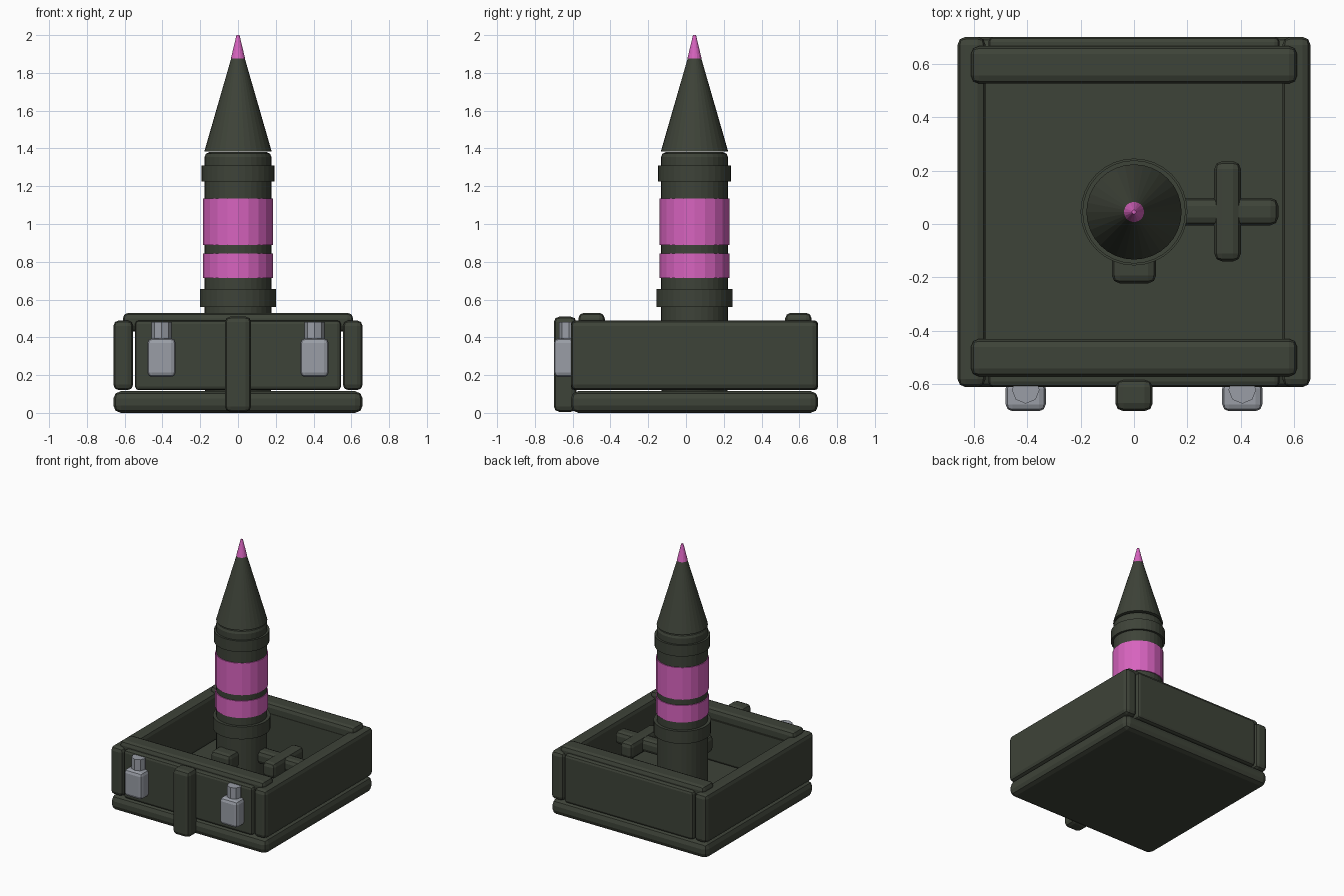
import bpy, math

if "Cube" in bpy.data.objects:
    bpy.data.objects.remove(bpy.data.objects["Cube"])


def material(name, rgb):
    m = bpy.data.materials.new(name)
    m.diffuse_color = (*rgb, 1)
    m.use_nodes = True
    m.node_tree.nodes["Principled BSDF"].inputs["Base Color"].default_value = m.diffuse_color
    return m


GREEN = material("dark olive green", (0.048, 0.056, 0.040))
PINK = material("pink", (0.68, 0.125, 0.52))
GREY = material("steel grey", (0.32, 0.34, 0.38))


def finish(ob, name, mat, bevel=0, segments=2):
    ob.name = name
    ob.data.materials.append(mat)
    if bevel:
        b = ob.modifiers.new("bevel", 'BEVEL')
        b.width, b.segments = bevel, segments
        b.limit_method = 'ANGLE'
        b.angle_limit = math.radians(40)
    return ob


def box(name, x, y, z, mat=GREEN, bevel=0.03):
    """Bevelled box from (min, max) ranges."""
    bpy.ops.mesh.primitive_cube_add(size=1)
    ob = bpy.context.object
    for v in ob.data.vertices:
        v.co = [r[0] if c < 0 else r[1] for c, r in zip(v.co, (x, y, z))]
    return finish(ob, name, mat, bevel)


def cone(name, r1, r2, z1, z2, mat=GREEN, sides=32, x=0, y=0.045, bevel=0):
    """Upright cylinder or cone between two heights."""
    bpy.ops.mesh.primitive_cone_add(vertices=sides, radius1=r1, radius2=r2,
                                    depth=z2 - z1, location=(x, y, (z1 + z2) / 2))
    return finish(bpy.context.object, name, mat, bevel)


# Tray: base slab and four walls
box("base_slab", (-0.66, 0.66), (-0.61, 0.70), (0, 0.115), bevel=0.04)
for s, side in ((-1, "left"), (1, "right")):
    box(side + "_wall", sorted((s * 0.555, s * 0.66)), (-0.61, 0.70), (0.12, 0.49))
box("front_wall", (-0.545, 0.545), (-0.61, -0.44), (0.12, 0.49), bevel=0.02)
box("back_wall", (-0.545, 0.545), (0.53, 0.70), (0.12, 0.49), bevel=0.02)

# Rails on top of the front and back walls
box("front_rail", (-0.61, 0.61), (-0.57, -0.43), (0.43, 0.53))
box("back_rail", (-0.61, 0.61), (0.525, 0.665), (0.43, 0.53))

# Front strap and two latches
box("front_strap", (-0.07, 0.07), (-0.70, -0.58), (0.005, 0.51))
for x, side in ((-0.405, "left"), (0.405, "right")):
    box(side + "_latch", (x - 0.075, x + 0.075), (-0.70, -0.59), (0.19, 0.395), GREY, 0.025)
    cone(side + "_latch_pin", 0.052, 0.052, 0.37, 0.48, GREY, 8, x, -0.62)

# Round body with collars and painted bands
cone("body", 0.177, 0.177, 0.10, 1.38, bevel=0.025)
cone("lower_collar", 0.2, 0.2, 0.56, 0.655)
cone("upper_collar", 0.193, 0.193, 1.225, 1.31)
cone("narrow_band", 0.184, 0.184, 0.715, 0.845, PINK, 20)
cone("wide_band", 0.184, 0.184, 0.89, 1.135, PINK, 20)

# Nose cone and its tip
cone("nose_cone", 0.178, 0.035, 1.385, 1.88)
cone("nose_tip", 0.038, 0.008, 1.875, 2.0, PINK, 16)

# Cross handle on the right and small bracket on the front of the body
box("cross_arm", (0.15, 0.54), (-0.005, 0.098), (0.34, 0.44))
box("cross_bar", (0.30, 0.40), (-0.14, 0.235), (0.33, 0.45))
box("body_bracket", (-0.083, 0.083), (-0.222, -0.08), (0.33, 0.46))
